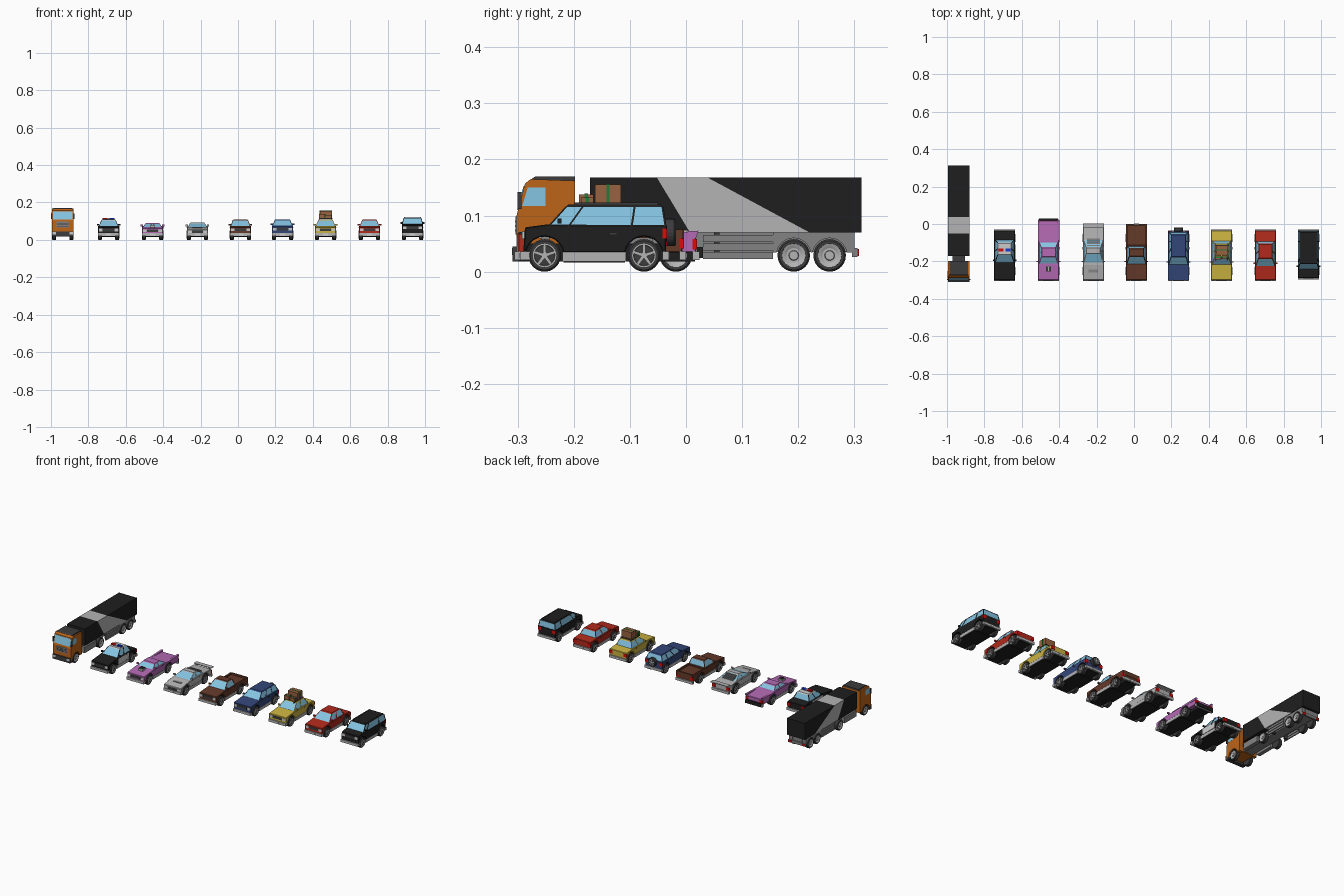
import bpy, bmesh, math
from mathutils import Vector, Matrix

if "Cube" in bpy.data.objects:
    bpy.data.objects.remove(bpy.data.objects["Cube"])

RGB = dict(black=(36, 36, 36), dark=(62, 62, 64), grey=(130, 130, 130), light=(178, 178, 178),
           white=(215, 215, 215), glass=(132, 195, 225), orange=(188, 100, 30), red=(176, 46, 34),
           yellow=(202, 178, 68), blue=(54, 72, 120), brown=(100, 60, 45), pink=(178, 106, 178),
           tan=(150, 98, 66), green=(40, 120, 60), lampblue=(30, 60, 220), lampred=(215, 20, 20))
MATS = {}
FW, RW, WZ = -0.252, -0.075, 0.029      # wheel positions shared by all cars


def mat(c):
    if c not in MATS:
        MATS[c] = bpy.data.materials.new(c)
        MATS[c].diffuse_color = [(v / 255) ** 2.2 for v in RGB[c]] + [1]
    return MATS[c]


def place(name, me, x=0.0, y=0.0, z=0.0, rot=0.0):
    ob = bpy.data.objects.new(name, me)
    ob.location, ob.rotation_euler = (x, y, z), (0, 0, rot)
    bpy.context.collection.objects.link(ob)
    return ob


def mesh(name, verts, faces, col):
    me = bpy.data.meshes.new(name)
    me.from_pydata(verts, [], faces)
    bm = bmesh.new()
    bm.from_mesh(me)
    bmesh.ops.recalc_face_normals(bm, faces=bm.faces)
    bm.to_mesh(me)
    bm.free()
    me.materials.append(mat(col))
    return me


def prism(name, cx, pts, x0, x1, col):
    """Side outline (y, z) extruded across x."""
    n = len(pts)
    v = [(x, y, z) for x in (x0, x1) for y, z in pts]
    f = [list(range(n)), list(range(n, 2 * n))]
    f += [(i, (i + 1) % n, n + (i + 1) % n, n + i) for i in range(n)]
    return place(name, mesh(name, v, f, col), cx)


def box(name, cx, x, y, z, col):
    return prism(name, cx, [(y[0], z[0]), (y[1], z[0]), (y[1], z[1]), (y[0], z[1])], x[0], x[1], col)


def pair(name, cx, x, y, z, col):
    for s in (-1, 1):
        box(name, cx, (s * x[0], s * x[1]), y, z, col)


def frustum(name, cx, lo, hi, col):
    """lo / hi = (y_front, y_rear, half_width, z)"""
    v = [(sx * w, y, z) for a, b, w, z in (lo, hi) for sx, y in ((-1, a), (1, a), (1, b), (-1, b))]
    f = [(0, 1, 2, 3), (4, 5, 6, 7)] + [(i, (i + 1) % 4, 4 + (i + 1) % 4, 4 + i) for i in range(4)]
    return place(name, mesh(name, v, f, col), cx)


def bar(name, cx, p, q, w, col):
    v = [(c[0] + dx * w, c[1] + dy * w, c[2]) for c in (p, q) for dx, dy in ((-1, -1), (1, -1), (1, 1), (-1, 1))]
    f = [(0, 1, 2, 3), (4, 5, 6, 7)] + [(i, (i + 1) % 4, 4 + (i + 1) % 4, 4 + i) for i in range(4)]
    place(name, mesh(name, v, f, col), cx)


def lathe(pts, n=24):
    """Profile (x, radius) spun around x."""
    v = [(x, r * math.cos(t), r * math.sin(t)) for x, r in pts
         for t in (2 * math.pi * k / n for k in range(n))]
    f = [(i * n + k, i * n + (k + 1) % n, (i + 1) * n + (k + 1) % n, (i + 1) * n + k)
         for i in range(len(pts) - 1) for k in range(n)]
    return v, f + [list(range(n)), list(range(len(v) - n, len(v)))]


# wheel meshes, built once and shared
TYRE = mesh("tyre", *lathe([(-.011, .018), (-.011, .026), (-.008, .029), (.008, .029), (.011, .026),
                            (.011, .021), (.006, .02)]), "dark")
HUB = mesh("truck_hub", *lathe([(.006, .021), (.0105, .021), (.009, .017), (.007, .013), (.007, .009),
                                (.012, .008)]), "light")
rv, rf = lathe([(.004, .021), (.0115, .021), (.0115, .0185), (.007, .018), (.007, .0185)])
rf = rf[:-2]
for k in range(5):
    rot = Matrix.Rotation(2 * math.pi * k / 5 + math.pi / 2, 3, 'X')
    b = len(rv)
    rv += [tuple(rot @ Vector((x, y, s * w))) for x in (.005, .0105)
           for y, s, w in ((0, -1, .0032), (.019, -1, .0024), (.019, 1, .0024), (0, 1, .0032))]
    rf += [[b + i for i in q] for q in ((0, 1, 2, 3), (4, 5, 6, 7), (0, 1, 5, 4), (2, 3, 7, 6))]
RIM = mesh("spoked_rim", rv, rf, "light")


def wheels(cx, ys, rim=RIM):
    for y in ys:
        for s in (-1, 1):
            for n, m in (("tyre", TYRE), ("rim", rim)):
                place(n, m, cx + s * .046, y, WZ, 0 if s > 0 else math.pi)


def arched(top, axles, zb=.034, r=.0335):
    """Close an upper outline (rear to front) with wheel arches along its lower edge."""
    pts = list(top)
    a0 = math.asin((zb - WZ) / r)
    for yc in axles:
        for k in range(11):
            a = math.pi - a0 - (math.pi - 2 * a0) * k / 10
            pts.append((yc + r * math.cos(a), WZ + r * math.sin(a)))
    return pts


def car(name, cx, col, top, cab, roof=None, pillars=(.5,)):
    rear, front = top[0][0], top[-1][0]
    body = prism(name + "_body", cx, arched(top, (FW, RW)), -.056, .056, col)
    bev = body.modifiers.new("edge", 'BEVEL')
    bev.width, bev.segments, bev.limit_method, bev.angle_limit = .002, 1, 'ANGLE', 1.0
    wheels(cx, (FW, RW))
    # underside, sills, bumpers
    box(name + "_underside", cx, (-.035, .035), (front + .002, rear - .002), (.018, .05), "black")
    box(name + "_floor", cx, (-.053, .053), (FW + .034, RW - .034), (.016, .03), "black")
    pair(name + "_sill", cx, (.045, .0565), (FW + .032, RW - .032), (.018, .035), "light")
    box(name + "_front_bumper", cx, (-.056, .056), (front - .006, front + .012), (.021, .036), "light")
    box(name + "_rear_bumper", cx, (-.056, .056), (rear - .006, rear + .006), (.021, .036), "light")
    # lamps, grille, plates, mirrors
    h = top[-2][1]
    pair(name + "_headlamp", cx, (.032, .052), (front - .002, front + .006), (h - .021, h - .007), "white")
    box(name + "_grille", cx, (-.03, .03), (front - .002, front + .006), (h - .021, h - .007), "dark")
    h = top[1][1]
    pair(name + "_tail_lamp", cx, (.036, .0565), (rear - .006, rear + .002), (h - .024, h - .006), "lampred")
    for y in (front - .007, rear + .007):
        box(name + "_plate", cx, (-.013, .013), (y - .0007, y + .0007), (.024, .033), "white")
    yfb, yft, yrt, yrb, zb, zt, wb, wt = cab
    pair(name + "_mirror", cx, (.05, .063), (yfb + .018, yfb + .025), (zb + .002, zb + .011), col)
    pair(name + "_door_handle", cx, (.055, .0575), (-.135, -.124), (.066, .069), "dark")
    # glazed cabin with roof and pillars
    frustum(name + "_windows", cx, (yfb, yrb, wb, zb - .006), (yft, yrt, wt, zt), "glass")
    frustum(name + "_roof", cx, (yft - .002, yrt + .002, wt + .001, zt - .001),
            (yft + .003, yrt - .003, wt - .002, zt + .004), roof or col)
    for t in (0, *pillars, 1):
        for s in (-1, 1):
            bar(name + "_pillar", cx, (s * wb, yfb + (yrb - yfb) * t, zb - .006),
                (s * wt, yft + (yrt - yft) * t, zt), .0018, col)


def sedan(rear, hr, belt, hood, front=-.3, nose=None):
    return [(rear, .034), (rear, hr), (-.09, belt), (-.22, belt), (front, hood), (front, .034)]


# patrol car
X = -.692
car("patrol_car", X, "black", sedan(-.036, .07, .075, .067), (-.215, -.165, -.1, -.084, .075, .105, .053, .037), "white")
pair("patrol_door", X, (.05, .0572), (-.205, -.11), (.037, .073), "white")
box("light_bar_base", X, (-.032, .032), (-.148, -.132), (.108, .111), "dark")
box("light_bar_red", X, (-.032, -.006), (-.148, -.132), (.111, .117), "lampred")
box("light_bar_white", X, (-.006, .006), (-.148, -.132), (.111, .117), "white")
box("light_bar_blue", X, (.006, .032), (-.148, -.132), (.111, .117), "lampblue")
# pink cruiser with tail fins and exposed engine
X = -.457
car("cruiser", X, "pink", sedan(.018, .064, .07, .062), (-.222, -.178, -.125, -.09, .07, .086, .052, .038))
for s in (-1, 1):
    prism("tail_fin", X, [(-.09, .069), (.022, .073), (.018, .06), (-.09, .06)], s * .046, s * .0575, "pink")
box("engine_block", X, (-.014, .014), (-.255, -.225), (.06, .078), "light")
pair("engine_intake", X, (.003, .011), (-.25, -.23), (.078, .083), "dark")
box("cruiser_rear_bar", X, (-.05, .05), (.02, .03), (.024, .044), "black")
# silver wedge sports car
X = -.217
car("sports_car", X, "light", sedan(-.014, .064, .07, .056), (-.222, -.16, -.125, -.075, .07, .089, .053, .038))
box("rear_wing", X, (-.056, .056), (-.022, .004), (.07, .074), "light")
pair("wing_strut", X, (.04, .045), (-.02, -.012), (.06, .071), "dark")
for k in range(4):
    box("rear_louvre", X, (-.034, .034), (-.118 + .011 * k, -.111 + .011 * k), (.07, .089 - .0042 * k), "grey")
box("hood_vent", X, (-.025, .025), (-.258, -.243), (.055, .066), "grey")
# brown pickup
X = .013
car("pickup", X, "brown", [(-.006, .034), (-.006, .065), (-.115, .065), (-.115, .075), (-.22, .075), (-.3, .069), (-.3, .034)],
    (-.222, -.175, -.13, -.118, .075, .106, .053, .039), pillars=())
pair("bed_wall", X, (.048, .056), (-.115, -.006), (.06, .075), "brown")
box("tailgate", X, (-.05, .05), (-.012, -.004), (.05, .075), "brown")
# blue wagon with spare wheel
X = .238
car("wagon", X, "blue", sedan(-.04, .077, .077, .07), (-.225, -.178, -.055, -.042, .077, .106, .054, .04), pillars=(.36, .7))
for n, m in (("spare_tyre", TYRE), ("spare_rim", RIM)):
    place(n, m, X, -.029, .07, math.pi / 2).scale = (1, .85, .85)
# yellow car with luggage
X = .468
car("holiday_car", X, "yellow", sedan(-.036, .07, .075, .068), (-.225, -.18, -.105, -.088, .075, .106, .053, .037))
pair("roof_rail", X, (.03, .033), (-.195, -.105), (.109, .114), "dark")
for y in (-.185, -.15, -.115):
    box("roof_rack_bar", X, (-.036, .036), (y, y + .004), (.112, .116), "dark")
for a, b, y0, y1, h in ((-.03, .034, -.162, -.116, .155), (-.034, -.002, -.191, -.165, .138), (.002, .03, -.187, -.165, .132)):
    box("suitcase", X, (a, b), (y0, y1), (.116, h), "tan")
    m = (y0 + y1) / 2
    box("suitcase_strap", X, (a - .001, b + .001), (m - .003, m + .003), (.116, h + .001), "green")
# red saloon
car("saloon", .703, "red", sedan(-.036, .07, .075, .068), (-.232, -.184, -.106, -.09, .075, .106, .053, .037))
# black off-roader
X = .933
car("off_roader", X, "black", [(-.036, .034), (-.034, .083), (-.25, .084), (-.287, .079), (-.29, .034)],
    (-.247, -.213, -.042, -.036, .084, .116, .055, .047), pillars=(.17, .71))
pair("roof_rail", X, (.04, .043), (-.2, -.05), (.119, .123), "dark")

# lorry cab
X = -.937
cab = [(-.198, .032), (-.198, .162), (-.277, .165), (-.287, .157), (-.302, .1), (-.302, .032)]
prism("lorry_cab", X, arched(cab, (FW,), .032), -.058, .058, "orange")
prism("windscreen", X, [(-.301, .11), (-.2895, .153), (-.28, .153), (-.28, .11)], -.052, .052, "glass")
for s in (-1, 1):
    prism("cab_side_window", X, [(-.292, .117), (-.282, .15), (-.25, .15), (-.25, .117)], s * .05, s * .0588, "glass")
prism("roof_deflector", X, [(-.198, .16), (-.198, .17), (-.268, .17), (-.28, .162)], -.05, .05, "dark")
box("cab_grille", X, (-.034, .034), (-.304, -.298), (.066, .098), "grey")
for z in (.072, .08, .088):
    box("grille_slat", X, (-.032, .032), (-.305, -.3), (z, z + .003), "dark")
box("cab_bumper", X, (-.058, .058), (-.309, -.286), (.018, .045), "dark")
pair("cab_headlamp", X, (.036, .054), (-.3105, -.3), (.03, .042), "white")
pair("cab_mirror", X, (.056, .064), (-.3, -.293), (.112, .142), "dark")
box("cab_floor", X, (-.034, .034), (-.295, -.2), (.03, .06), "orange")
# lorry chassis
box("chassis", X, (-.03, .03), (-.2, .3), (.035, .07), "grey")
box("coupling", X, (-.034, .034), (-.2, -.165), (.06, .1), "dark")
pair("fuel_tank", X, (.034, .056), (-.17, -.06), (.025, .06), "grey")
for z in (.023, .038, .053):
    pair("side_guard", X, (.05, .056), (.03, .155), (z, z + .012), "grey")
pair("guard_post", X, (.03, .052), (.05, .06), (.023, .07), "dark")
skirt = [(.3, .034), (.3, .071), (.155, .071), (.155, .034)]
for s in (-1, 1):
    prism("trailer_skirt", X, arched(skirt, (.192, .256), .034, .031), s * .032, s * .055, "grey")
box("trailer_rear_bumper", X, (-.056, .056), (.296, .306), (.026, .042), "grey")
pair("trailer_tail_lamp", X, (.035, .054), (.302, .308), (.028, .04), "lampred")
wheels(X, (FW, -.018, .192, .256), HUB)
# trailer box with diagonal band
L, H = .07, .168
prism("trailer_front", X, [(-.171, L), (-.171, H), (-.052, H), (.007, L)], -.058, .058, "black")
prism("trailer_band", X, [(.007, L), (-.052, H), (.038, H), (.22, L)], -.058, .058, "light")
prism("trailer_rear", X, [(.22, L), (.038, H), (.313, H), (.313, L)], -.058, .058, "black")

for m in bpy.data.materials:
    if m.users and not m.is_grease_pencil:
        m.use_nodes = True
        m.node_tree.nodes["Principled BSDF"].inputs["Base Color"].default_value = m.diffuse_color
